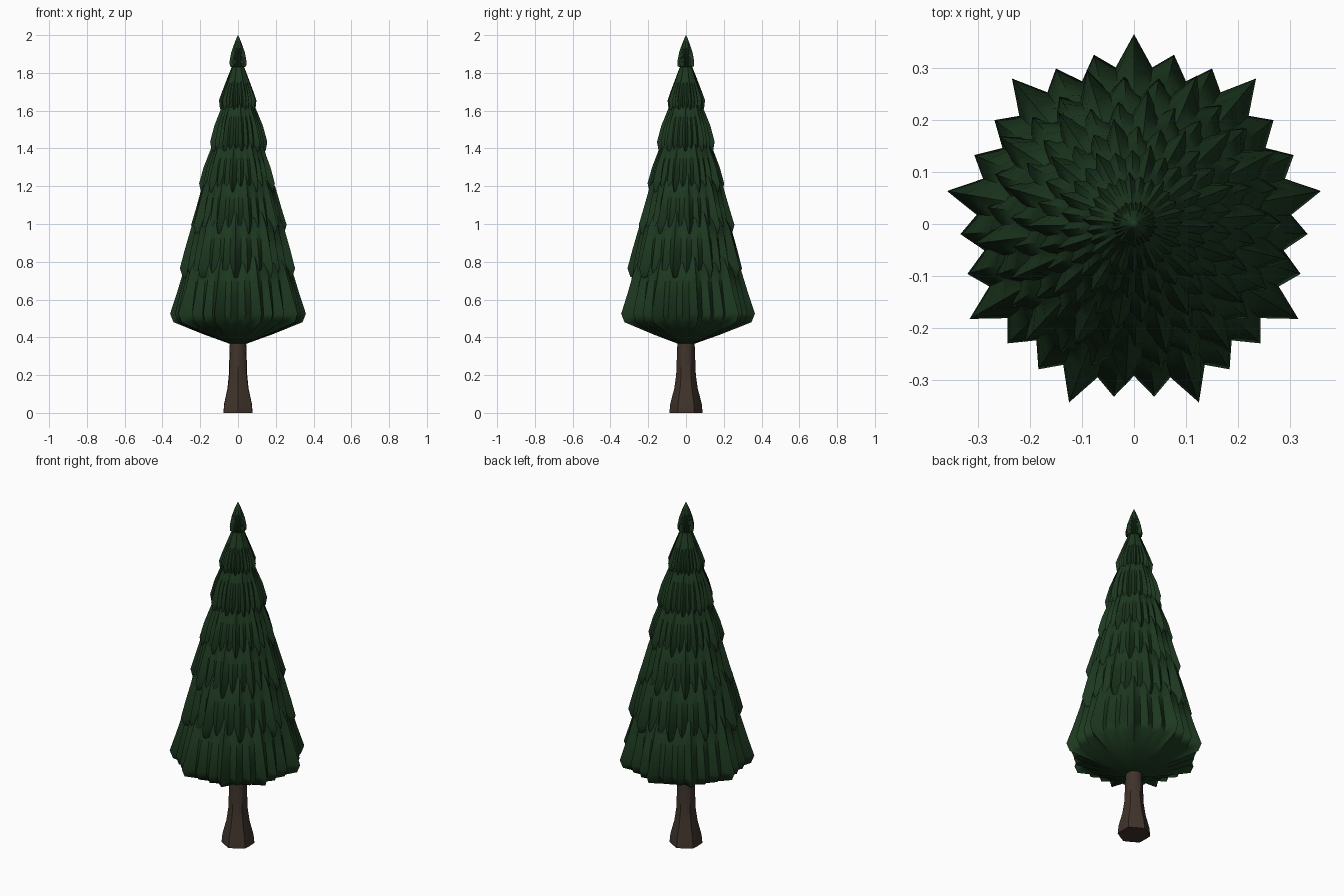
import bpy, bmesh, math

if "Cube" in bpy.data.objects:
    bpy.data.objects.remove(bpy.data.objects["Cube"])

def material(name, col):
    m = bpy.data.materials.new(name)
    m.diffuse_color = (*col, 1)
    m.use_nodes = True
    m.node_tree.nodes["Principled BSDF"].inputs["Base Color"].default_value = m.diffuse_color
    return m

GREEN = material("dark_green", (0.012, 0.04, 0.014))
BROWN = material("bark", (0.05, 0.034, 0.024))

def lathe(name, rings, n, shape, mat, angle, spin=0.0):
    """Rings of (radius, z, pleat depth) swept round z; radius 0 makes a pole."""
    bm = bmesh.new()
    loops = []
    for r, z, depth in rings:
        if r == 0:
            loops.append([bm.verts.new((0, 0, z))])
            continue
        loop = []
        for i in range(n):
            a = math.pi / 2 + spin + 2 * math.pi * i / n
            rr = r * (1 - depth * shape(i))
            loop.append(bm.verts.new((rr * math.cos(a), rr * math.sin(a), z)))
        loops.append(loop)
    for lo, hi in zip(loops, loops[1:]):
        for i in range(n):
            j = (i + 1) % n
            if len(lo) == 1:
                bm.faces.new((lo[0], hi[j], hi[i]))
            elif len(hi) == 1:
                bm.faces.new((lo[i], lo[j], hi[0]))
            else:
                bm.faces.new((lo[i], lo[j], hi[j], hi[i]))
    me = bpy.data.meshes.new(name)
    bm.to_mesh(me)
    bm.free()
    ob = bpy.data.objects.new(name, me)
    bpy.context.collection.objects.link(ob)
    me.materials.append(mat)
    bpy.ops.object.select_all(action='DESELECT')
    ob.select_set(True)
    bpy.context.view_layer.objects.active = ob
    bpy.ops.object.shade_smooth_by_angle(angle=math.radians(angle))
    return ob

# Trunk with flared, slightly lobed foot
lathe("trunk", [(0, 0, 0), (0.088, 0, 0.12), (0.083, 0.05, 0.12), (0.062, 0.13, 0.1),
                (0.052, 0.2, 0.06), (0.046, 0.36, 0.05), (0.04, 0.5, 0), (0, 0.52, 0)],
      12, lambda i: i % 2, BROWN, 40)

# Pleats: nine groups of one long and two short ridges with valleys between
def pleat(i):
    return (0.0, 0.85, 0.42, 1.0, 0.42, 0.85)[i % 6]

# Foliage tiers: rim radius, rim z, underside centre z, then upper profile (radius, z)
tiers = [
    (0.365, 0.48, 0.35, [(0.33, 0.63), (0.29, 0.76), (0.22, 0.9)], 1.0),
    (0.310, 0.72, 0.60, [(0.285, 0.86), (0.25, 0.98), (0.18, 1.12)], 1.2),
    (0.258, 0.95, 0.85, [(0.232, 1.08), (0.20, 1.19), (0.14, 1.32)], 1.35),
    (0.206, 1.17, 1.08, [(0.182, 1.30), (0.147, 1.39), (0.10, 1.50)], 1.45),
    (0.155, 1.39, 1.31, [(0.132, 1.52), (0.095, 1.61), (0.06, 1.69)], 1.55),
    (0.101, 1.61, 1.54, [(0.085, 1.70), (0.05, 1.79), (0.022, 1.86)], 1.6),
    (0.046, 1.835, 1.82, [(0.036, 1.91), (0.022, 1.95), (0.01, 1.98)], 1.65),
]
for k, (r, z, zc, upper, f) in enumerate(tiers):
    d = 0.2
    lip = 0.045 if k < 6 else 0.025
    rings = [(0, zc, 0), (r * 0.5, (z + zc) / 2, d * 0.6), (r * 0.95, z, d), (r, z + lip, d)]
    rings += [(ur, uz, d * s) for (ur, uz), s in zip(upper, (0.75, 0.5, 0.3))]
    top = 2.0 if k == 6 else upper[-1][1] + 0.12
    rings.append((0, top, 0))
    lathe(f"foliage_tier_{k + 1}", rings, 54, pleat, GREEN, 50, spin=math.radians(k * 17))
